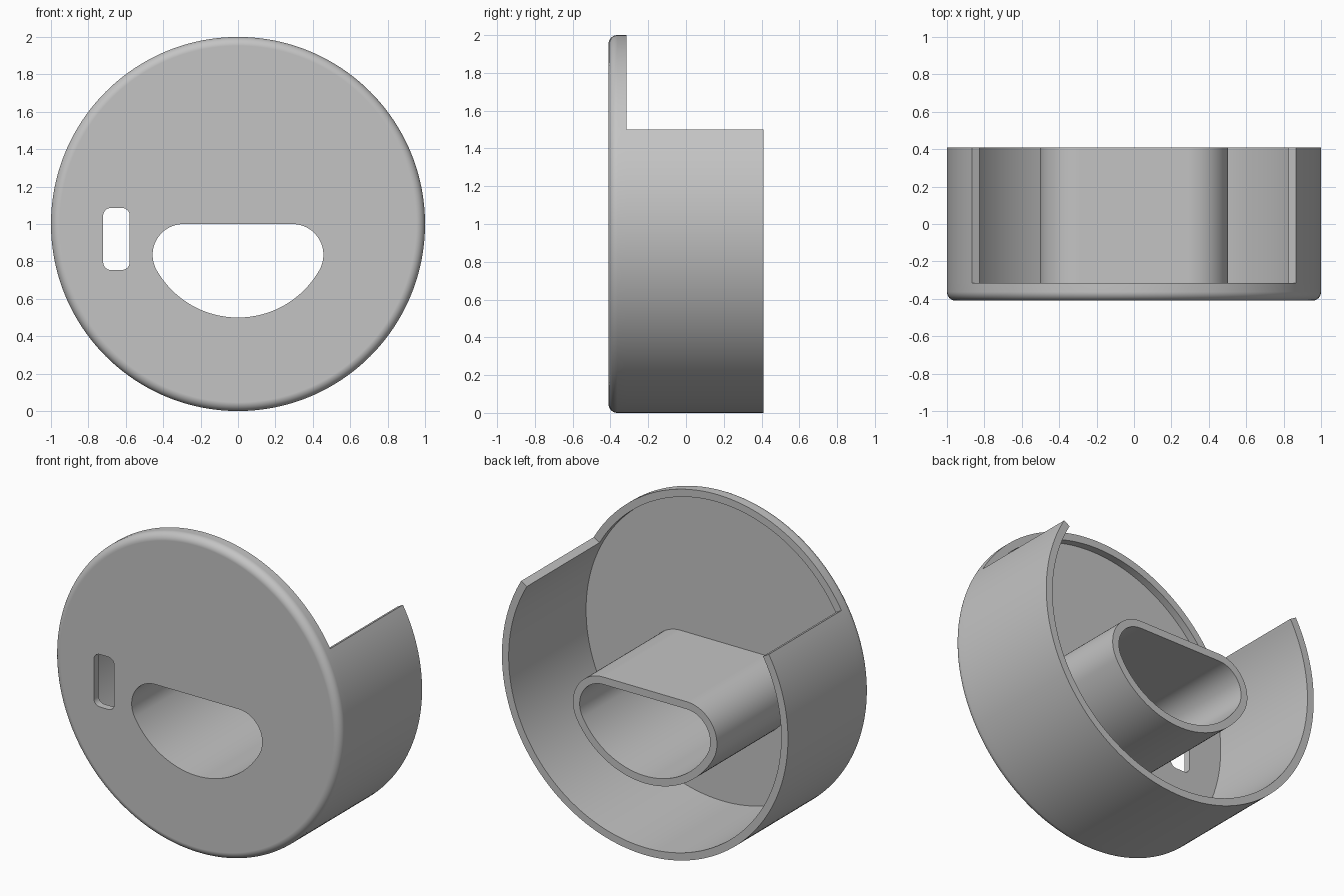
import bpy
import bmesh
from math import sin, cos, pi, sqrt, atan2, radians

old = bpy.data.objects.get("Cube")
if old:
    bpy.data.objects.remove(old, do_unlink=True)

# Main dimensions
FRONT, BACK = -0.41, 0.41
WALL = 0.047
FLOOR, RIM = FRONT + WALL, FRONT + 2 * WALL
SEGS = 192

grey = bpy.data.materials.new("plain_grey")
grey.use_nodes = True
colour = (0.55, 0.55, 0.55, 1)
grey.diffuse_color = colour
grey.node_tree.nodes["Principled BSDF"].inputs["Base Color"].default_value = colour


def make_object(name, bm):
    bmesh.ops.recalc_face_normals(bm, faces=bm.faces)
    mesh = bpy.data.meshes.new(name)
    bm.to_mesh(mesh)
    bm.free()
    mesh.materials.append(grey)
    obj = bpy.data.objects.new(name, mesh)
    bpy.context.collection.objects.link(obj)
    return obj


def ring(bm, loop, y):
    return [bm.verts.new((x, y, z)) for x, z in loop]


def bridge(bm, a, b):
    n = len(a)
    return [bm.faces.new((a[i], a[(i + 1) % n], b[(i + 1) % n], b[i])) for i in range(n)]


def arc(cx, cz, r, start, end, steps):
    return [(cx + r * cos(start + (end - start) * i / steps),
             cz + r * sin(start + (end - start) * i / steps)) for i in range(steps + 1)]


def circle(r):
    return arc(0, 1, r, 0, 2 * pi, SEGS)[:-1]


def half_moon(offset):
    """Half disc with rounded upper corners, grown by offset."""
    big, small = 0.5, 0.165
    cx = sqrt((big - small) ** 2 - small ** 2)
    t = atan2(-small, cx)
    return (arc(cx, 1 - small, small + offset, t, pi / 2, 24)
            + arc(-cx, 1 - small, small + offset, pi / 2, pi - t, 24)
            + arc(0, 1, big + offset, pi - t, 2 * pi + t, 48)[1:-1])


def rounded_slot(cx, cz, w, h, r):
    pts = []
    for k, (sx, sz) in enumerate([(1, 1), (-1, 1), (-1, -1), (1, -1)]):
        pts += arc(cx + sx * (w / 2 - r), cz + sz * (h / 2 - r), r,
                   k * pi / 2, (k + 1) * pi / 2, 8)
    return pts


def prism(name, loop, y0, y1):
    bm = bmesh.new()
    a, b = ring(bm, loop, y0), ring(bm, loop, y1)
    bridge(bm, a, b)
    bm.faces.new(a)
    bm.faces.new(b)
    return make_object(name, bm)


def finish(obj):
    bpy.ops.object.select_all(action="DESELECT")
    obj.select_set(True)
    bpy.context.view_layer.objects.active = obj
    bpy.ops.object.shade_smooth_by_angle(angle=radians(30))
    mod = obj.modifiers.new("even_normals", "WEIGHTED_NORMAL")
    mod.keep_sharp = True


# Round cover: filleted front plate with a raised rim behind it
bm = bmesh.new()
profile = [(1 - WALL + WALL * sin(a), FLOOR - WALL * cos(a))
           for a in (i * pi / 16 for i in range(9))]
profile += [(1, RIM), (1 - WALL, RIM), (1 - WALL, FLOOR)]
rings = [ring(bm, circle(r), y) for r, y in profile]
strips = [bridge(bm, a, b) for a, b in zip(rings, rings[1:])]
bm.faces.new(rings[0])
bm.faces.new(rings[-1])

# Side wall: rim extended backwards, left open over the top sixth
first, last = SEGS // 12, SEGS * 5 // 12
wall_faces = [f for i, f in enumerate(strips[-2]) if not first <= i < last]
result = bmesh.ops.extrude_face_region(bm, geom=wall_faces)
moved = [g for g in result["geom"] if isinstance(g, bmesh.types.BMVert)]
bmesh.ops.translate(bm, verts=moved, vec=(0, BACK - RIM, 0))
cover = make_object("round_cover", bm)

# Openings through the front plate
cutters = [prism("opening_cutter", half_moon(0), FRONT - 0.1, FLOOR + 0.1),
           prism("slot_cutter", rounded_slot(-0.65, 0.92, 0.142, 0.332, 0.042),
                 FRONT - 0.1, FLOOR + 0.1)]
bpy.context.view_layer.objects.active = cover
for cutter in cutters:
    cutter.hide_render = True
    mod = cover.modifiers.new("cut", "BOOLEAN")
    mod.operation = "DIFFERENCE"
    mod.solver = "EXACT"
    mod.object = cutter
    bpy.ops.object.modifier_apply(modifier=mod.name)
    bpy.data.objects.remove(cutter, do_unlink=True)
finish(cover)

# Hollow sleeve running back from the large opening
bm = bmesh.new()
inner, outer = half_moon(0), half_moon(WALL)
loops = [ring(bm, inner, FLOOR), ring(bm, inner, BACK),
         ring(bm, outer, BACK), ring(bm, outer, FLOOR)]
for i in range(4):
    bridge(bm, loops[i], loops[(i + 1) % 4])
finish(make_object("hollow_sleeve", bm))
